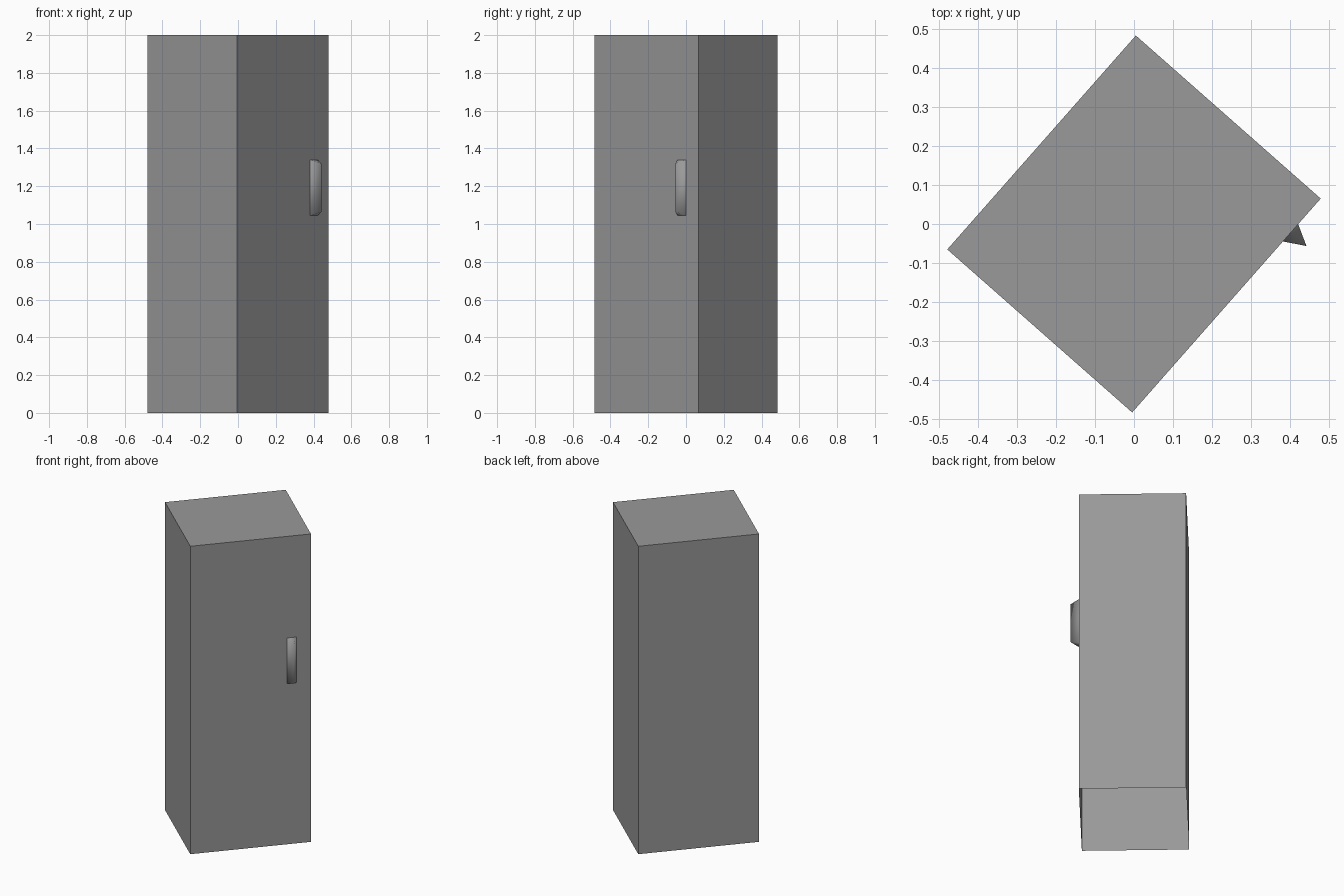
import bpy, bmesh
from math import radians
from mathutils import Matrix

if "Cube" in bpy.data.objects:
    bpy.data.objects.remove(bpy.data.objects["Cube"])

ROT = Matrix.Rotation(radians(48.6), 4, 'Z')
W, D, H = 0.731, 0.632, 2.0

grey = bpy.data.materials.new("dark_grey")
grey.diffuse_color = (0.32, 0.32, 0.32, 1)
grey.use_nodes = True
grey.node_tree.nodes["Principled BSDF"].inputs["Base Color"].default_value = grey.diffuse_color


def finish(bm, name, smooth=False):
    bm.transform(ROT)
    for f in bm.faces:
        f.smooth = smooth
    mesh = bpy.data.meshes.new(name)
    bm.to_mesh(mesh)
    bm.free()
    mesh.materials.append(grey)
    obj = bpy.data.objects.new(name, mesh)
    bpy.context.collection.objects.link(obj)
    return obj


# Cabinet body, open underneath
bm = bmesh.new()
bmesh.ops.create_cube(bm, size=1, matrix=Matrix.Translation((0, 0, H / 2)) @ Matrix.Diagonal((W, D, H, 1)))
bm.normal_update()
bottom = [f for f in bm.faces if f.normal.z < -0.9]
bmesh.ops.delete(bm, geom=bottom, context='FACES_ONLY')
finish(bm, "cabinet_body")

# Door handle: softly shaded wedge with a shortened outer ridge, open against the door
bm = bmesh.new()
front = -D / 2
left, right, tip = 0.219, 0.278, 0.25
ends = []
for base_z, tip_z in ((1.045, 1.065), (1.34, 1.32)):
    ends.append([bm.verts.new(p) for p in (
        (left, front, base_z), (tip, front - 0.053, tip_z), (right, front, base_z))])
bm.faces.new(ends[0][::-1])
bm.faces.new(ends[1])
for i in range(2):
    bm.faces.new((ends[0][i], ends[0][i + 1], ends[1][i + 1], ends[1][i]))
finish(bm, "door_handle", smooth=True)
